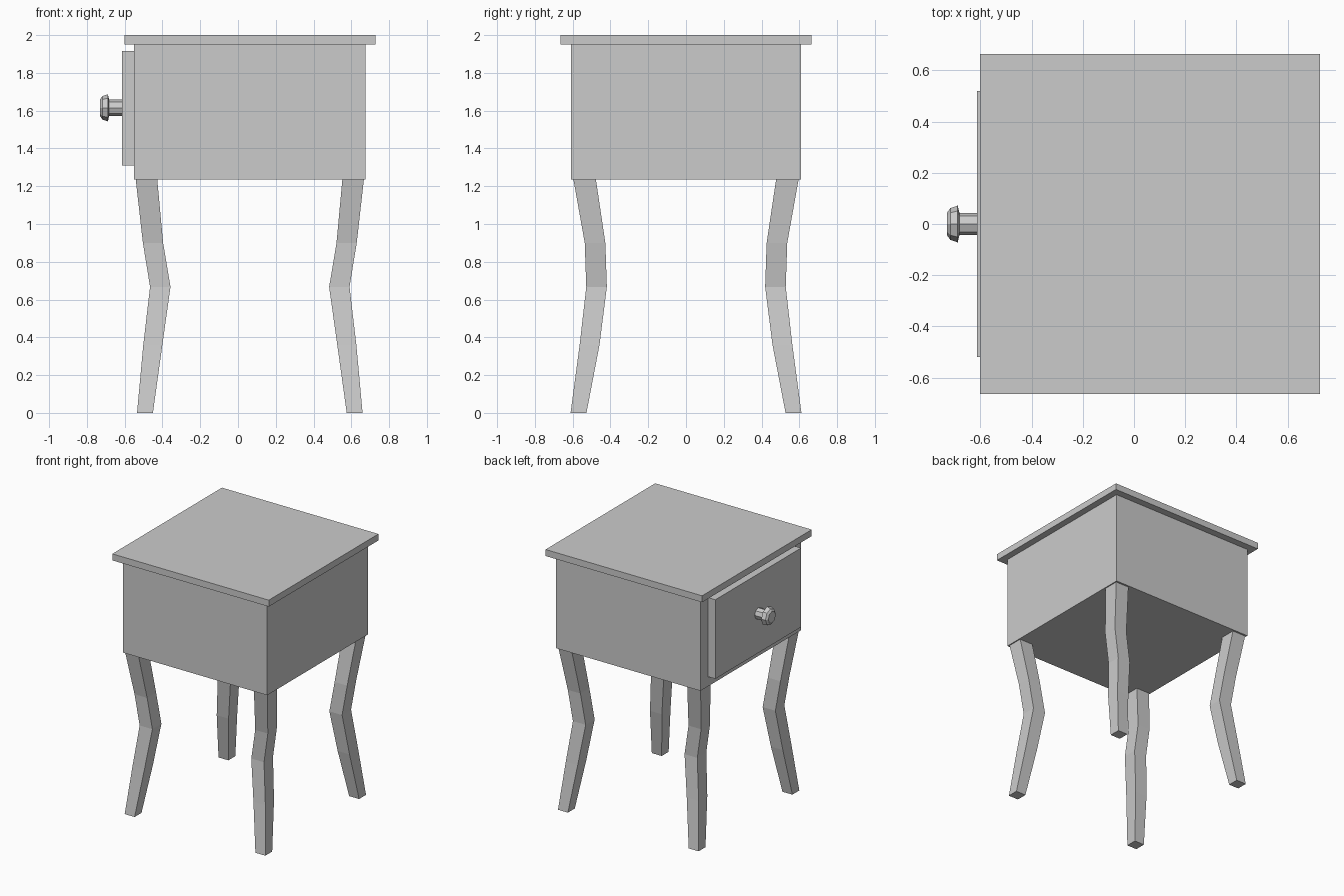
import bpy, bmesh, math

if "Cube" in bpy.data.objects:
    bpy.data.objects.remove(bpy.data.objects["Cube"])

CX = 0.0625  # mid-plane of the cabinet; the knob shifts it off x = 0


def finish(name, bm):
    bmesh.ops.recalc_face_normals(bm, faces=bm.faces)
    mesh = bpy.data.meshes.new(name)
    bm.to_mesh(mesh)
    bm.free()
    ob = bpy.data.objects.new(name, mesh)
    bpy.context.collection.objects.link(ob)
    return ob


def loft(name, rings):
    """Skin a list of closed vertex rings and cap both ends."""
    bm = bmesh.new()
    rows = [[bm.verts.new(p) for p in ring] for ring in rings]
    n = len(rows[0])
    for a, b in zip(rows, rows[1:]):
        for i in range(n):
            j = (i + 1) % n
            bm.faces.new((a[i], a[j], b[j], b[i]))
    bm.faces.new(rows[0])
    bm.faces.new(rows[-1])
    return finish(name, bm)


def rect(x0, x1, y0, y1, z):
    return [(x0, y0, z), (x1, y0, z), (x1, y1, z), (x0, y1, z)]


def box(name, x0, x1, y, z0, z1):
    return loft(name, [rect(x0, x1, -y, y, z) for z in (z0, z1)])


# Cabinet: body, overhanging top and raised drawer front
box("body", -0.55, 0.675, 0.61, 1.235, 1.95)
box("table_top", -0.602, 0.727, 0.665, 1.95, 2.0)
box("drawer_front", -0.613, -0.55, 0.52, 1.31, 1.917)

# Knob: octagonal turned profile along x, as (x, radius)
knob_profile = [(-0.61, 0.043), (-0.682, 0.043), (-0.689, 0.072),
                (-0.718, 0.062), (-0.73, 0.045)]
loft("drawer_knob", [
    [(x, r * math.cos(k * math.pi / 4), 1.615 + r * math.sin(k * math.pi / 4))
     for k in range(8)] for x, r in knob_profile])

# Cabriole legs: (z, inner x, outer x, inner y, outer y) from the mid-planes
leg_sections = [
    (0.0, 0.513, 0.597, 0.527, 0.611),
    (0.36, 0.463, 0.564, 0.458, 0.563),
    (0.667, 0.420, 0.528, 0.419, 0.528),
    (0.90, 0.459, 0.566, 0.427, 0.536),
    (1.236, 0.490, 0.604, 0.477, 0.596),
]
for xs, xname in ((-1, "drawer_side"), (1, "rear_side")):
    for ys, yname in ((-1, "left"), (1, "right")):
        loft(f"leg_{xname}_{yname}", [
            rect(CX + xs * xi, CX + xs * xo, ys * yi, ys * yo, z)
            for z, xi, xo, yi, yo in leg_sections])
